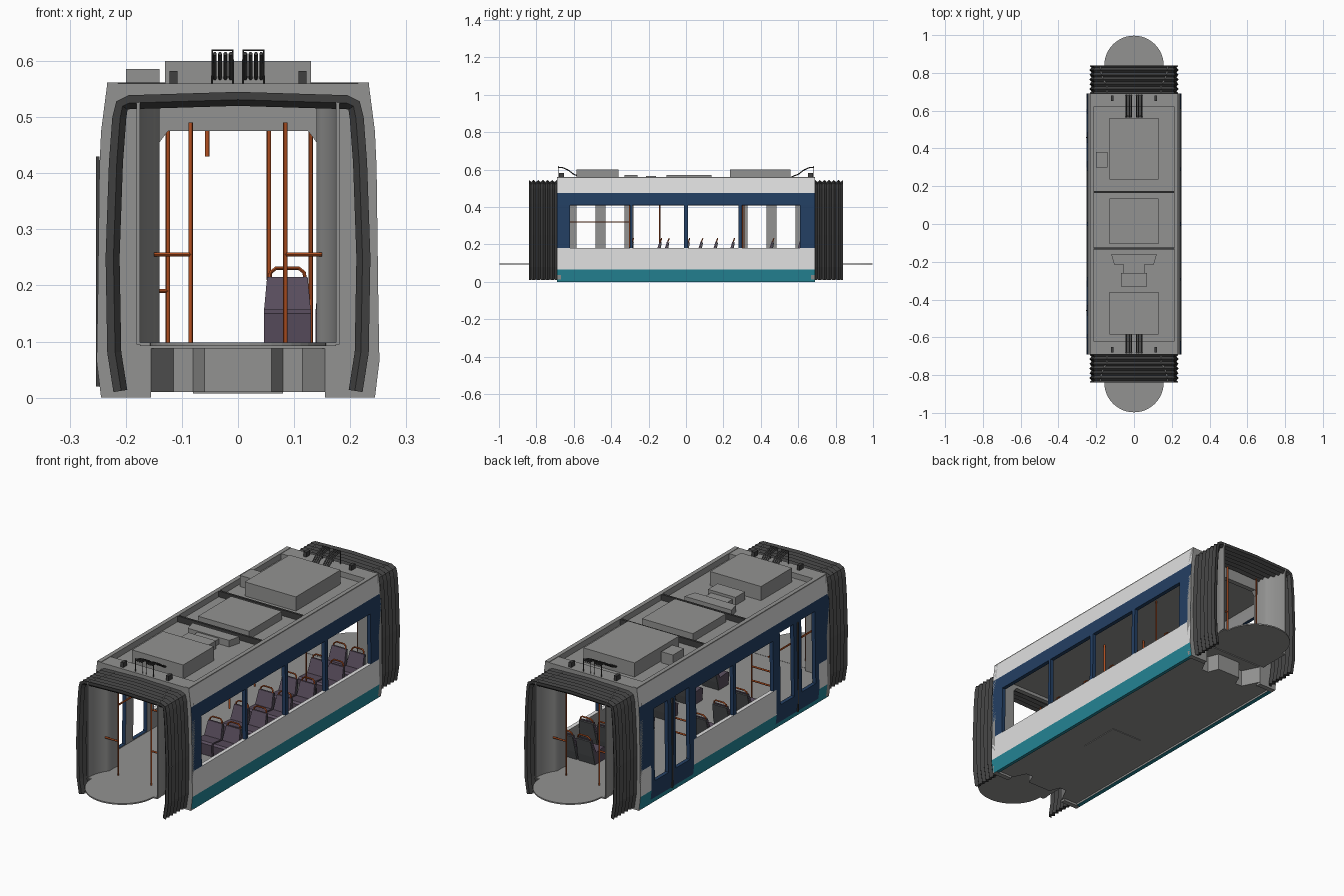
import bpy, bmesh, math
from mathutils import Vector

if "Cube" in bpy.data.objects:
    bpy.data.objects.remove(bpy.data.objects["Cube"])


def mat(name, r, g, b):
    m = bpy.data.materials.new(name)
    m.diffuse_color = (r, g, b, 1)
    m.use_nodes = True
    m.node_tree.nodes["Principled BSDF"].inputs["Base Color"].default_value = m.diffuse_color
    return m


TEAL = mat("teal", 0.018, 0.24, 0.31)
WHITE = mat("white", 0.74, 0.74, 0.74)
NAVY = mat("navy", 0.017, 0.05, 0.125)
GREY = mat("grey", 0.29, 0.29, 0.285)
DARK = mat("rubber_dark", 0.05, 0.05, 0.05)
ORANGE = mat("rail_orange", 0.45, 0.08, 0.015)
PURPLE = mat("seat_purple", 0.10, 0.075, 0.11)
SHELL = mat("seat_shell_grey", 0.08, 0.085, 0.09)


def finish(name, bm, mats, recalc=True):
    if recalc:
        bmesh.ops.recalc_face_normals(bm, faces=bm.faces)
    me = bpy.data.meshes.new(name)
    bm.to_mesh(me)
    bm.free()
    for m in mats:
        me.materials.append(m)
    ob = bpy.data.objects.new(name, me)
    bpy.context.collection.objects.link(ob)
    return ob


def prism(name, pts, axis, a, b, m):
    """Extrude a 2D outline along an axis from a to b."""
    place = {'x': lambda p, t: (t, p[0], p[1]),
             'y': lambda p, t: (p[0], t, p[1]),
             'z': lambda p, t: (p[0], p[1], t)}[axis]
    bm = bmesh.new()
    lo = [bm.verts.new(place(p, a)) for p in pts]
    hi = [bm.verts.new(place(p, b)) for p in pts]
    bm.faces.new(lo)
    bm.faces.new(hi)
    n = len(pts)
    for i in range(n):
        j = (i + 1) % n
        bm.faces.new((lo[i], lo[j], hi[j], hi[i]))
    return finish(name, bm, [m])


def box(name, x0, x1, y0, y1, z0, z1, m):
    return prism(name, [(x0, y0), (x1, y0), (x1, y1), (x0, y1)], 'z', z0, z1, m)


def smooth(ob, angle=40):
    bpy.ops.object.select_all(action='DESELECT')
    ob.select_set(True)
    bpy.context.view_layer.objects.active = ob
    bpy.ops.object.shade_smooth_by_angle(angle=math.radians(angle))


def tubes(name, paths, r, m):
    cu = bpy.data.curves.new(name, 'CURVE')
    cu.dimensions = '3D'
    cu.bevel_depth, cu.bevel_resolution, cu.use_fill_caps = r, 1, True
    for path in paths:
        sp = cu.splines.new('POLY')
        sp.points.add(len(path) - 1)
        for p, c in zip(sp.points, path):
            p.co = (*c, 1)
    cu.materials.append(m)
    ob = bpy.data.objects.new(name, cu)
    bpy.context.collection.objects.link(ob)
    bpy.ops.object.select_all(action='DESELECT')
    ob.select_set(True)
    bpy.context.view_layer.objects.active = ob
    bpy.ops.object.convert(target='MESH')
    smooth(bpy.context.view_layer.objects.active, 60)


# Body sides: a grid with open window cells, coloured by height and door position
PROFILE = [(0.244, 0), (0.252, 0.065), (0.250, 0.18), (0.247, 0.41), (0.244, 0.475), (0.233, 0.56)]


def prof_x(z):
    for (xa, za), (xb, zb) in zip(PROFILE, PROFILE[1:]):
        if z <= zb:
            return xa + (xb - xa) * (z - za) / (zb - za)
    return PROFILE[-1][0]


def body_side(name, s, windows, doors):
    ys = sorted({-0.69, 0.69} | {v for w in windows for v in w[:2]} | {v for d in doors for v in d})
    zs = sorted({0, 0.02, 0.065, 0.18, 0.475, 0.56} | {v for w in windows for v in w[2:]})
    bm = bmesh.new()
    V = [[bm.verts.new((s * prof_x(z), y, z)) for z in zs] for y in ys]
    for i in range(len(ys) - 1):
        for j in range(len(zs) - 1):
            y, z = (ys[i] + ys[i + 1]) / 2, (zs[j] + zs[j + 1]) / 2
            if any(w[0] < y < w[1] and w[2] < z < w[3] for w in windows):
                continue
            q = [V[i][j], V[i + 1][j], V[i + 1][j + 1], V[i][j + 1]]
            f = bm.faces.new(q if s > 0 else q[::-1])
            in_door = any(d[0] < y < d[1] for d in doors) and 0.02 < z < 0.475
            f.material_index = 2 if in_door or 0.18 < z < 0.475 else (0 if z < 0.065 else 1)
    bmesh.ops.delete(bm, geom=[v for v in bm.verts if not v.link_faces], context='VERTS')
    ob = finish(name, bm, [TEAL, WHITE, NAVY, GREY], recalc=False)
    sol = ob.modifiers.new("thickness", 'SOLIDIFY')
    sol.thickness, sol.offset, sol.material_offset = 0.018, -1, 4


body_side("right_side", 1, [(a, b, 0.18, 0.41) for a, b in
          ((-0.62, -0.30), (-0.285, -0.01), (0.01, 0.28), (0.30, 0.61))], [])
door_glass = [(s * c - 0.05, s * c + 0.05, 0.10, 0.43) for s in (-1, 1) for c in (0.38, 0.535)]
body_side("left_side_with_doors", -1,
          [(-0.28, -0.01, 0.18, 0.41), (0.01, 0.28, 0.18, 0.41)] + door_glass,
          [(-0.61, -0.30), (0.30, 0.61)])
for s in (-1, 1):  # dark seal between the door leaves
    box("door_seal", -0.2535, -0.247, s * 0.457 - 0.003, s * 0.457 + 0.003, 0.02, 0.43, DARK)

# Underframe with a chamfered recess and coupling block at both ends
half = [(0.225, 0.69), (0.155, 0.69), (0.115, 0.61), (0.08, 0.61), (0.06, 0.66)]
quarter = half + [(-x, y) for x, y in half[::-1]]
prism("underframe", quarter + [(-x, -y) for x, y in quarter], 'z', 0.01, 0.09, GREY)
box("cabin_floor", -0.232, 0.232, -0.69, 0.69, 0.088, 0.097, GREY)
box("under_hatch", -0.08, 0.08, -0.25, -0.05, 0.007, 0.011, GREY)

# Roof: slab, raised rim and equipment
box("roof_slab", -0.222, 0.222, -0.69, 0.69, 0.49, 0.535, GREY)
for s in (-1, 1):
    a, b = sorted((s * 0.214, s * 0.2335))
    box("roof_rim", a, b, -0.69, 0.69, 0.53, 0.562, GREY)
    a, b = sorted((s * 0.62, s * 0.69))
    box("roof_end", -0.22, 0.22, a, b, 0.53, 0.56, GREY)
for n, x0, x1, y0, y1, z1 in (("rear_roof_unit", -0.13, 0.13, 0.235, 0.56, 0.60),
                              ("middle_roof_unit", -0.13, 0.13, -0.105, 0.135, 0.572),
                              ("front_roof_unit", -0.13, 0.13, -0.585, -0.36, 0.60),
                              ("side_roof_unit", -0.20, -0.14, 0.30, 0.38, 0.586),
                              ("small_roof_unit", -0.07, 0.07, -0.33, -0.26, 0.572),
                              ("duct_neck", -0.055, 0.055, -0.26, -0.215, 0.56)):
    box(n, x0, x1, y0, y1, 0.53, z1, GREY)
prism("duct_head", [(-0.12, -0.16), (0.12, -0.16), (0.105, -0.215), (-0.105, -0.215)], 'z', 0.53, 0.565, GREY)
for y in (0.17, -0.13):
    box("roof_crossbar", -0.214, 0.214, y - 0.005, y + 0.005, 0.535, 0.562, DARK)

# Ends: wall, gangway, bellows, cables
wall = [(0.155, 0), *PROFILE]
hole = [(0.125, 0.475), (0.14, 0.455), (0.14, 0.095), (0.155, 0.095)]
outline = wall + [(-x, z) for x, z in wall[::-1]] + [(-x, z) for x, z in hole[::-1]] + hole
bell_path = [(0.222, 0.01), (0.233, 0.08), (0.236, 0.25), (0.230, 0.42), (0.224, 0.50),
             (0.217, 0.528), (0.195, 0.539), (0.0, 0.545)]
bell_path += [(-x, z) for x, z in bell_path[-2::-1]]


def bellows(name, s):
    n = 12
    ys = [0.69 + 0.15 * k / n for k in range(n + 1)]
    sect = [(y, 0.011 * (k % 2)) for k, y in enumerate(ys)]
    sect += [(y, 0.014 + 0.011 * (k % 2)) for k, y in reversed(list(enumerate(ys)))]
    bm = bmesh.new()
    rows = []
    for i, (x, z) in enumerate(bell_path):
        a, b = bell_path[max(i - 1, 0)], bell_path[min(i + 1, len(bell_path) - 1)]
        t = Vector((b[0] - a[0], b[1] - a[1])).normalized()
        rows.append([bm.verts.new((x - t.y * d, s * y, z + t.x * d * (-1 if i == 7 else 1)
                                   if i != 7 else z - d)) for y, d in sect])
    m = len(sect)
    for p, q in zip(rows, rows[1:]):
        for k in range(m):
            bm.faces.new((p[k], p[(k + 1) % m], q[(k + 1) % m], q[k]))
    for r in (rows[0], rows[-1]):
        bm.faces.new(r)
    finish(name, bm, [DARK])


for s in (-1, 1):
    a, b = sorted((s * 0.668, s * 0.691))
    prism("end_wall", outline, 'y', a, b, GREY)
    bellows("gangway_bellows", s)
    disc = [(0.157 * math.cos(math.pi * k / 24), s * (0.84 + 0.157 * math.sin(math.pi * k / 24)))
            for k in range(25)]
    prism("gangway_floor", [(0.175, s * 0.69), (0.175, s * 0.84)] + disc +
          [(-0.175, s * 0.84), (-0.175, s * 0.69)], 'z', 0.092, 0.098, GREY)
    for side in (-1, 1):  # curved gangway side panels
        arc = [(r * math.cos(t), 0.84 - r * math.sin(t)) for r, ks in
               ((0.175, range(9)), (0.181, range(8, -1, -1))) for t in [k * 0.0804 for k in ks]]
        arc = arc[:9] + [(0.14, 0.68), (0.146, 0.68)] + arc[9:]
        smooth(prism("gangway_panel", [(side * x, s * y) for x, y in arc], 'z', 0.095, 0.535, GREY))
        box("roof_bracket", side * 0.115 - 0.007, side * 0.115 + 0.007,
            s * 0.665 - 0.014, s * 0.665 + 0.014, 0.555, 0.582, DARK)
    tubes("roof_cables", [[(g * (0.013 + 0.0095 * k), s * y, z) for y, z in
          ((0.565, 0.562), (0.60, 0.575), (0.63, 0.598), (0.66, 0.611), (0.685, 0.613))]
          for g in (-1, 1) for k in range(4)], 0.0035, DARK)
    tubes("cable_frame", [[(g * x, s * 0.68, z) for x, z in
          ((0.009, 0.56), (0.009, 0.619), (0.046, 0.619), (0.046, 0.56))] for g in (-1, 1)], 0.0018, DARK)

# Seats: cushion with reclined back, grey rear shell and orange grip
seat_profile = [(-0.085, 0.097), (-0.09, 0.15), (-0.08, 0.157), (-0.022, 0.152), (-0.002, 0.215),
                (0.006, 0.215), (-0.012, 0.14), (-0.02, 0.097)]
shell_profile = [(-0.02, 0.097), (-0.012, 0.14), (0.006, 0.212), (0.011, 0.21), (-0.004, 0.135), (-0.014, 0.097)]
grips = []


def seat(x, y):
    for n, prof, m in (("seat", seat_profile, PURPLE), ("seat_shell", shell_profile, SHELL)):
        ob = prism(n, prof, 'x', -0.042, 0.042, m)
        for v in ob.data.vertices:
            if v.co.z > 0.2:
                v.co.x *= 0.86
        ob.location = (x, y, 0)
    grips.append([(x + dx, y + dy, z) for dx, dy, z in
                  ((-0.032, 0.0, 0.205), (-0.03, 0.006, 0.223), (-0.02, 0.009, 0.231),
                   (0.02, 0.009, 0.231), (0.03, 0.006, 0.223), (0.032, 0.0, 0.205))])


for y in (-0.29, -0.10, 0.08, 0.25, 0.46, 0.61):
    for x in (0.088, 0.18):
        seat(x, y)
for y in (-0.14, 0.01, 0.16):
    seat(-0.185, y)
tubes("seat_grips", grips, 0.0035, ORANGE)

# Orange poles and handrails
rails = [[(0.055, -0.14, 0.21), (0.055, -0.14, 0.49)], [(-0.055, 0.0, 0.43), (-0.055, 0.0, 0.49)],
         [(0.13, 0.31, 0.097), (0.13, 0.31, 0.49)], [(-0.21, -0.62, 0.32), (-0.21, -0.30, 0.32)]]
for s in (-1, 1):
    rails += [[(-0.125, s * 0.30, 0.097), (-0.125, s * 0.30, 0.49)],
              [(-0.225, s * 0.30, 0.19), (-0.125, s * 0.30, 0.19)],
              [(-0.225, s * 0.30, 0.255), (-0.125, s * 0.30, 0.255)]]
    for g in (-1, 1):
        rails += [[(g * 0.084, s * 0.75, 0.097), (g * 0.084, s * 0.75, 0.49)],
                  [(g * 0.084, s * 0.75, 0.255), (g * 0.15, s * 0.75, 0.255)]]
tubes("handrails", rails, 0.004, ORANGE)
